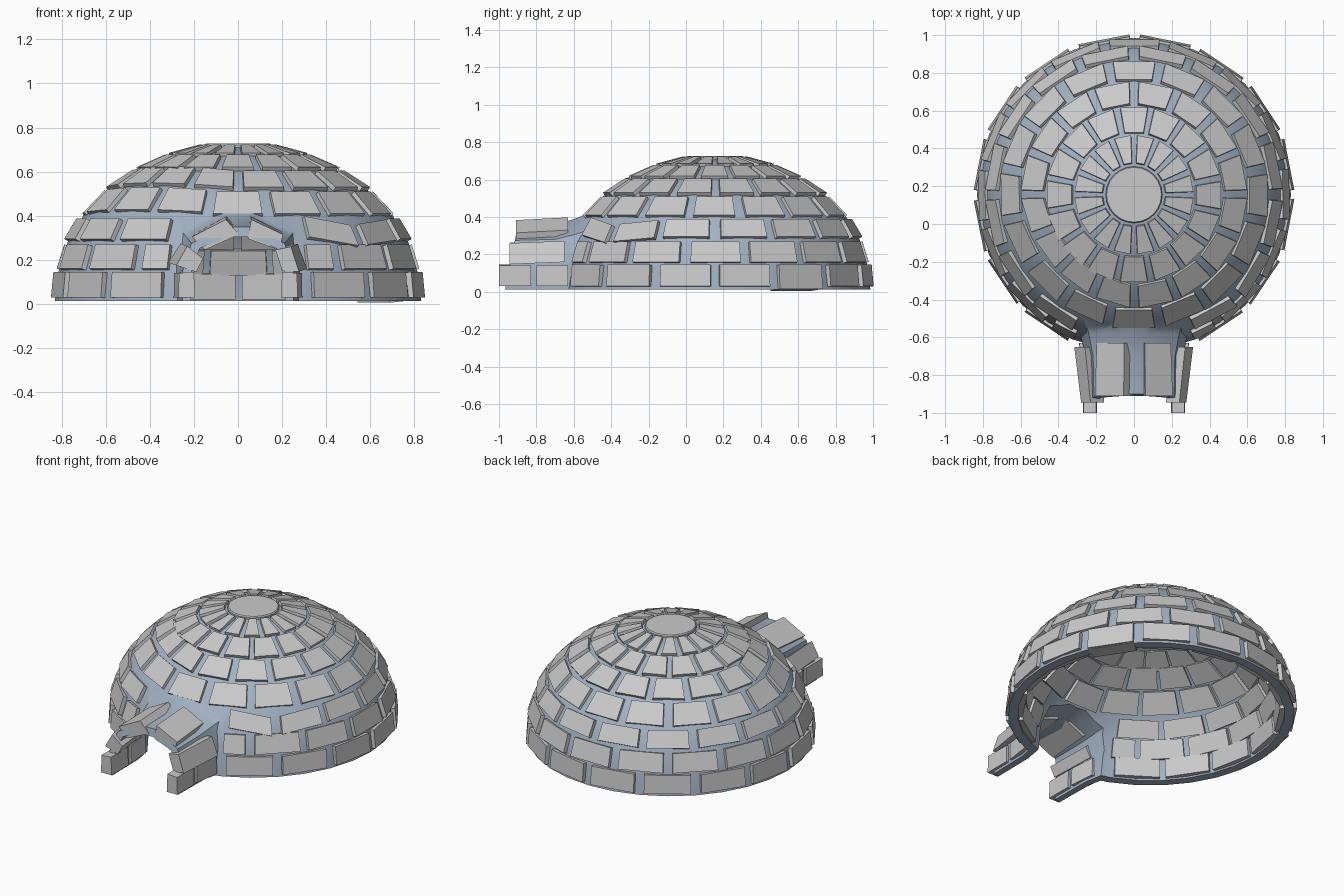
import bpy, bmesh, math, random
from math import sin, cos, pi
from mathutils import Vector

random.seed(4)
if "Cube" in bpy.data.objects:
    bpy.data.objects.remove(bpy.data.objects["Cube"])

CY = 0.155          # dome centre along y
COUNT = 16          # blocks in each ring


def material(name, colour):
    m = bpy.data.materials.new(name)
    m.use_nodes = True
    m.diffuse_color = (*colour, 1)
    m.node_tree.nodes["Principled BSDF"].inputs["Base Color"].default_value = (*colour, 1)
    return m


snow = material("snow block grey", (0.59, 0.59, 0.59))
ice = material("packed ice blue", (0.36, 0.44, 0.54))


def make_object(name, bm, mat):
    bmesh.ops.recalc_face_normals(bm, faces=bm.faces)
    me = bpy.data.meshes.new(name)
    bm.to_mesh(me)
    bm.free()
    me.materials.append(mat)
    ob = bpy.data.objects.new(name, me)
    bpy.context.collection.objects.link(ob)
    return ob


def loft(name, rings, mat):
    """Closed solid through rings of equal length, capped at both ends."""
    bm = bmesh.new()
    loops = [[bm.verts.new(p) for p in ring] for ring in rings]
    n = len(loops[0])
    for a, b in zip(loops, loops[1:]):
        for i in range(n):
            j = (i + 1) % n
            bm.faces.new((a[i], a[j], b[j], b[i]))
    bm.faces.new(loops[0])
    bm.faces.new(loops[-1])
    return make_object(name, bm, mat)


def dome(name, profile, mat, segments=32):
    return loft(name, [[(r * cos(2 * pi * i / segments), CY + r * sin(2 * pi * i / segments), z)
                        for i in range(segments)] for r, z in profile], mat)


def tunnel(name, half, stations, mat, lean=0.0):
    """Arch lofted along y; each station is (y, scale)."""
    arch = half + [(-x, z) for x, z in reversed(half)]
    return loft(name, [[(x * s, y + (lean * z if k == 0 else 0), z * s if z > 0.05 else z)
                        for x, z in arch] for k, (y, s) in enumerate(stations)], mat)


def hexahedron(bm, quad_a, quad_b):
    a = [bm.verts.new(p) for p in quad_a]
    b = [bm.verts.new(p) for p in quad_b]
    bm.faces.new(a)
    bm.faces.new(b)
    for i in range(4):
        j = (i + 1) % 4
        bm.faces.new((a[i], a[j], b[j], b[i]))


# Hollow ice shell: dome and entrance joined, then both cavities cut out
shell = dome("ice_shell", [(.831, .013), (.813, .15), (.773, .28), (.702, .4), (.587, .515),
                           (.452, .605), (.298, .675), (.14, .711)], ice)
outer = tunnel("tunnel_outer", [(.252, .013), (.252, .15), (.212, .275), (.06, .35)],
               [(-.97, 1), (-.7, 1.02), (-.58, 1.13), (-.45, 1.3)], ice, .2)
cavity = dome("dome_cavity", [(.777, -.1), (.775, .015), (.76, .14), (.722, .26), (.655, .37),
                              (.55, .472), (.425, .555), (.275, .622), (.12, .655)], ice)
inner = tunnel("tunnel_cavity", [(.212, -.1), (.21, .15), (.172, .25), (.05, .3)],
               [(-1.1, 1), (-.7, 1.02), (-.58, 1.12), (-.3, 1.3)], ice)
for helper, op in ((outer, "UNION"), (cavity, "DIFFERENCE"), (inner, "DIFFERENCE")):
    mod = shell.modifiers.new(helper.name, "BOOLEAN")
    mod.object, mod.operation, mod.solver = helper, op, "EXACT"
    helper.hide_render = True
result = bpy.data.meshes.new_from_object(
    shell.evaluated_get(bpy.context.evaluated_depsgraph_get()))
shell.modifiers.clear()
shell.data = result
for helper in (outer, cavity, inner):
    bpy.data.objects.remove(helper)
bpy.ops.object.select_all(action="DESELECT")
shell.select_set(True)
bpy.context.view_layer.objects.active = shell
bpy.ops.object.shade_smooth_by_angle(angle=math.radians(35))


def dome_block(bm, row, a0, a1, lift0=0.0, lift1=0.0, sag=0.0):
    """One flat snow block spanning angles a0..a1; lifts slide each end up the dome."""
    r0, z0, r1, z1, depth = row
    run = (r1 - r0) / (z1 - z0)
    slope = Vector((r1 - r0, z1 - z0)).normalized()
    nr, nz = slope.y, -slope.x

    def quad(d, inset):
        pts = []
        for r, z, a, lift, s in ((r0, z0 - sag, a0, lift0, 1), (r0, z0 - sag, a1, lift1, -1),
                                 (r1, z1, a1, lift1, -1), (r1, z1, a0, lift0, 1)):
            a += s * inset / r
            r, z = r - d * nr + lift * run, z - d * nz + lift
            pts.append((r * cos(a), CY + r * sin(a), z))
        return pts
    hexahedron(bm, quad(0, .006), quad(depth, -.006))


# Block rings: lower radius, lower z, upper radius, upper z, depth, gap
rows = [(.849, .03, .838, .145, .1, .045),
        (.833, .16, .798, .27, .1, .045),
        (.789, .295, .734, .388, .1, .045),
        (.715, .41, .618, .51, .1, .045),
        (.6, .53, .484, .605, .09, .037),
        (.467, .62, .334, .678, .085, .027),
        (.315, .685, .17, .724, .08, .024)]
step = 2 * pi / COUNT
front = 1.5 * pi
door_angle = [.37, .39, .28]      # half angle kept clear by the entrance


def climb(angle):
    """Smooth rise of the middle courses, front right."""
    return .02 * max(0, cos((angle - front + 2 * step) / step * pi / 4)) \
        if abs(angle - front) < 4 * step else 0


for n, (*row, gap) in enumerate(rows):
    bm = bmesh.new()
    for k in range(COUNT):
        centre = (k + (.5 if n % 2 == 0 else 0)) * step
        half = step / 2 - gap / 2 / row[0]
        wobble = random.uniform(-.006, .006)
        a0, a1 = centre - half + wobble, centre + half + wobble
        lift0 = lift1 = 0
        off = centre - front
        if n < 3:
            # shorten or drop the blocks that meet the entrance
            clear = door_angle[n]
            if abs(off) < clear and abs(off) + half < clear + .12:
                continue
            if 0 < off < 2 * step:
                a0 = max(a0, front + clear)
            elif -2 * step < off < 0:
                a1 = min(a1, front - clear)
            # ring dips beside the left of the entrance
            if n == 2 and step < off < 2 * step:
                lift0, lift1 = .01, -.03
            elif n == 2 and 2 * step < off < 3 * step:
                lift0, lift1 = -.025, -.005
        elif n < 5 and off < 0:
            lift0, lift1 = climb(a0), climb(a1)
        sag = .015 if n == 0 and k == 1 else 0
        dome_block(bm, row, a0, a1, lift0, lift1, sag)
    make_object(f"block_ring_{n + 1}", bm, snow)

# Round capstone
dome("capstone", [(.14, .645), (.15, .66), (.15, .72), (.145, .727)], snow, 24)


def entrance_block(name, section, side, spans, rise=0.0, flare=1.0):
    bm = bmesh.new()
    for y0, y1, spread in spans:
        hexahedron(bm, [(side * x, y0, z) for x, z in section],
                   [(side * x * spread * flare, y1, z + rise) for x, z in section])
    make_object(name, bm, snow)


# Entrance blocks on each side: footing, leaning wall and roof slab
footing = [(.195, .03), (.27, .03), (.268, .14), (.2, .145)]
walls = {1: [(.2, .15), (.277, .147), (.24, .26), (.17, .245)],
         -1: [(.19, .145), (.28, .175), (.23, .262), (.158, .205)]}
roofs = {1: [(.045, .295), (.185, .245), (.205, .315), (.06, .383)],
         -1: [(-.005, .315), (.15, .245), (.208, .305), (.055, .383)]}
for side, label in ((1, "left"), (-1, "right")):
    entrance_block(f"entrance_footing_{label}", footing, side,
                   [(-1, -.83, 1), (-.8, -.63, 1.08)])
    entrance_block(f"entrance_wall_{label}", walls[side], side, [(-.945, -.65, 1)], .012, 1.13)
    entrance_block(f"entrance_roof_{label}", roofs[side], side, [(-.91, -.63, 1)], .015, .95)
